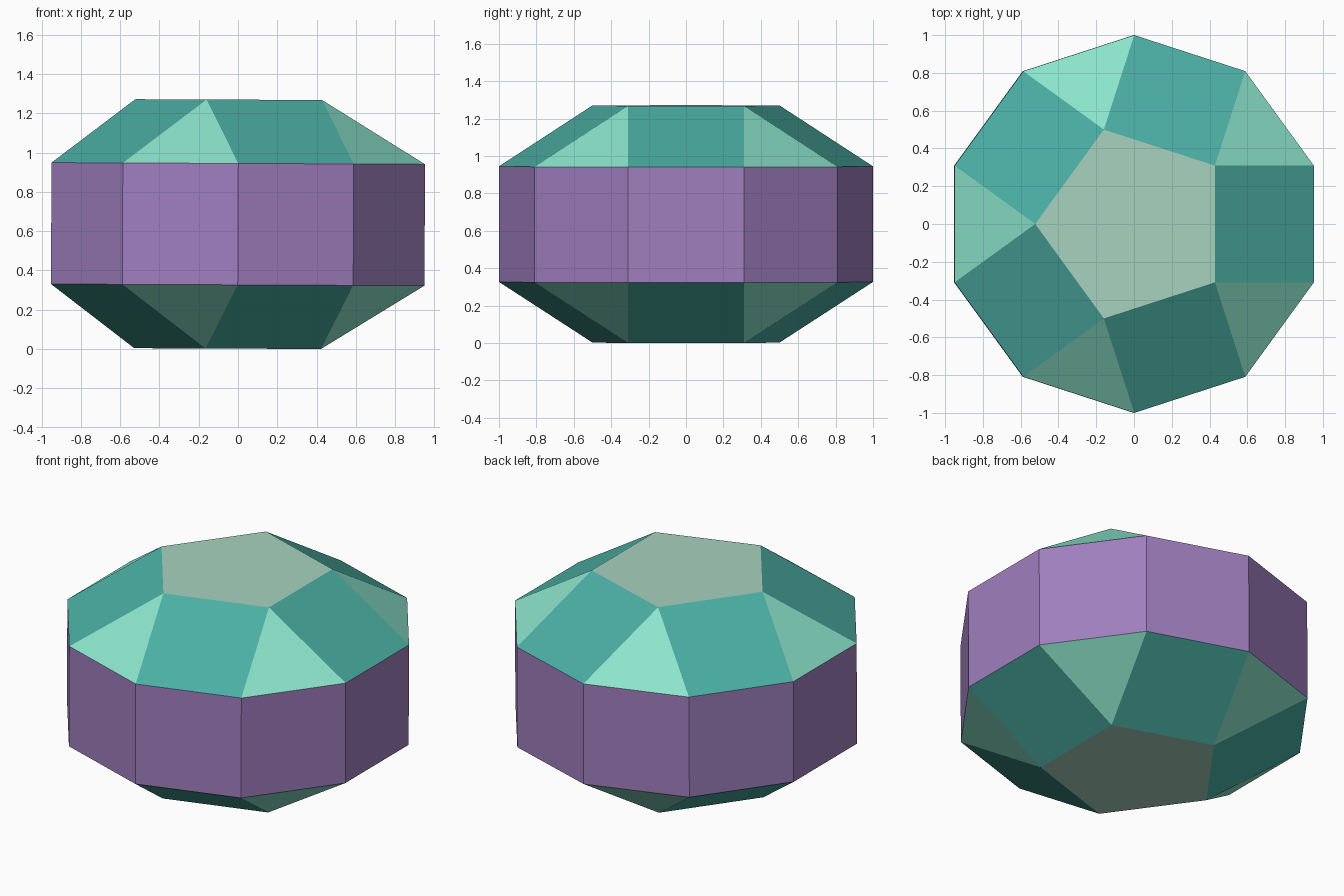
import bpy, bmesh
from math import sin, cos, pi, radians
from mathutils import Matrix

if "Cube" in bpy.data.objects:
    bpy.data.objects.remove(bpy.data.objects["Cube"])

EDGE = 2 * sin(pi / 10)              # decagon of radius 1: every edge has this length
R_CAP = EDGE / (2 * sin(pi / 5))     # end pentagon radius
H_CAP = R_CAP * EDGE                 # height of each sloping cap


def material(name, rgb):
    m = bpy.data.materials.new(name)
    m.diffuse_color = (*rgb, 1)
    m.use_nodes = True
    m.node_tree.nodes["Principled BSDF"].inputs["Base Color"].default_value = m.diffuse_color
    return m


def ring(bm, n, radius, start, z):
    return [bm.verts.new((radius * cos(start + 2 * pi * i / n),
                          radius * sin(start + 2 * pi * i / n), z)) for i in range(n)]


def add_face(bm, verts, slot):
    bm.faces.new(verts).material_index = slot


SAGE, TEAL, MINT, PURPLE = range(4)
bm = bmesh.new()
belts = []

# Two matching caps: pentagon, alternating squares and triangles
for side in (-1, 1):
    belt = ring(bm, 10, 1, -pi / 10, side * EDGE / 2)
    cap = ring(bm, 5, R_CAP, -pi / 5, side * (EDGE / 2 + H_CAP))
    add_face(bm, cap, SAGE)
    for i in range(5):
        a, b, c = belt[2 * i], belt[2 * i + 1], belt[(2 * i + 2) % 10]
        p, q = cap[i], cap[(i + 1) % 5]
        add_face(bm, (a, b, q, p), TEAL)
        add_face(bm, (b, c, q), MINT)
    belts.append(belt)

# Upright belt of ten squares
low, high = belts
for i in range(10):
    j = (i + 1) % 10
    add_face(bm, (low[i], low[j], high[j], high[i]), PURPLE)

# Very slight lean to the right, then stand on the ground
bmesh.ops.recalc_face_normals(bm, faces=bm.faces[:])
bm.transform(Matrix.Rotation(radians(0.25), 4, 'Y'))
bm.transform(Matrix.Translation((0, 0, -min(v.co.z for v in bm.verts))))

mesh = bpy.data.meshes.new("faceted_solid")
bm.to_mesh(mesh)
bm.free()
for name, rgb in (("sage", (0.39, 0.65, 0.52)), ("teal", (0.07, 0.43, 0.37)),
                  ("mint", (0.26, 0.78, 0.60)), ("purple", (0.35, 0.21, 0.52))):
    mesh.materials.append(material(name, rgb))
bpy.context.collection.objects.link(bpy.data.objects.new("faceted_solid", mesh))
